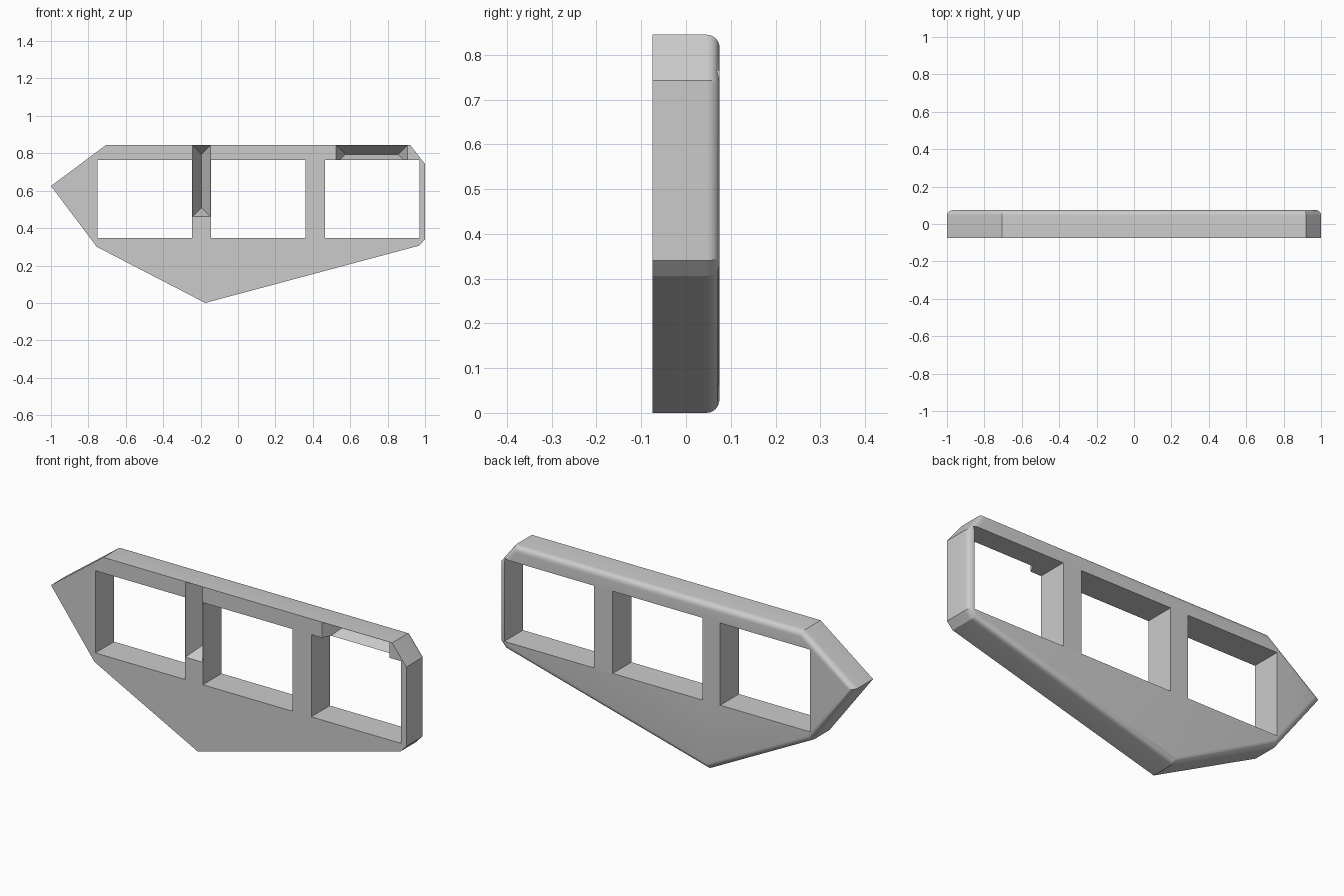
import bpy, bmesh, math
from mathutils import Vector

cube = bpy.data.objects.get("Cube")
if cube:
    bpy.data.objects.remove(cube, do_unlink=True)

FRONT, BACK = -0.075, 0.075
ROUND = 0.029

mat = bpy.data.materials.new("plain grey")
mat.use_nodes = True
colour = (0.6, 0.6, 0.6, 1)
mat.diffuse_color = colour
mat.node_tree.nodes["Principled BSDF"].inputs["Base Color"].default_value = colour


def make_object(name, bm):
    bmesh.ops.recalc_face_normals(bm, faces=bm.faces[:])
    mesh = bpy.data.meshes.new(name)
    bm.to_mesh(mesh)
    bm.free()
    mesh.materials.append(mat)
    obj = bpy.data.objects.new(name, mesh)
    bpy.context.collection.objects.link(obj)
    return obj


def window_cutter(x0, x1, z0, z1):
    """Box that passes right through the plate."""
    bm = bmesh.new()
    bmesh.ops.create_cube(bm, size=1)
    for v in bm.verts:
        v.co = Vector((x1 if v.co.x > 0 else x0, v.co.y, z1 if v.co.z > 0 else z0))
    return make_object("window_cutter", bm)


def groove_cutter(x0, x1, z0, z1, depth=0.105, lead=0.03):
    """Hipped V groove cut in from the front, its slopes continued outward."""
    half = min(x1 - x0, z1 - z0) / 2
    grow = half * lead / depth
    bm = bmesh.new()
    for x in (x0 - grow, x1 + grow):
        for z in (z0 - grow, z1 + grow):
            bm.verts.new((x, FRONT - lead, z))
    for x, z in ((x0 + half, z0 + half), (x1 - half, z1 - half)):
        bm.verts.new((x, FRONT + depth, z))
    bmesh.ops.convex_hull(bm, input=bm.verts[:])
    return make_object("groove_cutter", bm)


# Plate: outline extruded from front to back
outline = [(-1, 0.625), (-0.705, 0.845), (0.92, 0.845), (1, 0.743), (1, 0.34),
           (0.968, 0.306), (-0.175, 0), (-0.755, 0.3)]
bm = bmesh.new()
face = bm.faces.new([bm.verts.new((x, FRONT, z)) for x, z in outline])
extruded = bmesh.ops.extrude_face_region(bm, geom=[face])["geom"]
for v in extruded:
    if isinstance(v, bmesh.types.BMVert):
        v.co.y = BACK
bmesh.ops.recalc_face_normals(bm, faces=bm.faces[:])

# Rounded outer edge on the back only
rim = [e for e in bm.edges if all(v.co.y > 0 for v in e.verts)]
bmesh.ops.bevel(bm, geom=rim, offset=ROUND, segments=6, profile=0.5,
                affect='EDGES', clamp_overlap=False)
frame = make_object("window_frame", bm)

# Three windows, then one groove in the post and one in the top rail
cutters = [window_cutter(x, x + 0.505, 0.347, 0.765) for x in (-0.75, -0.145, 0.465)]
cutters.append(groove_cutter(-0.244, -0.146, 0.461, 0.844))
cutters.append(groove_cutter(0.525, 0.906, 0.745, 0.844))

bpy.context.view_layer.objects.active = frame
frame.select_set(True)
for cutter in cutters:
    cutter.hide_render = True
    mod = frame.modifiers.new("cut", 'BOOLEAN')
    mod.operation = 'DIFFERENCE'
    mod.solver = 'EXACT'
    mod.object = cutter
    bpy.ops.object.modifier_apply(modifier=mod.name)
    bpy.data.objects.remove(cutter, do_unlink=True)

bpy.ops.object.shade_smooth_by_angle(angle=math.radians(25))
